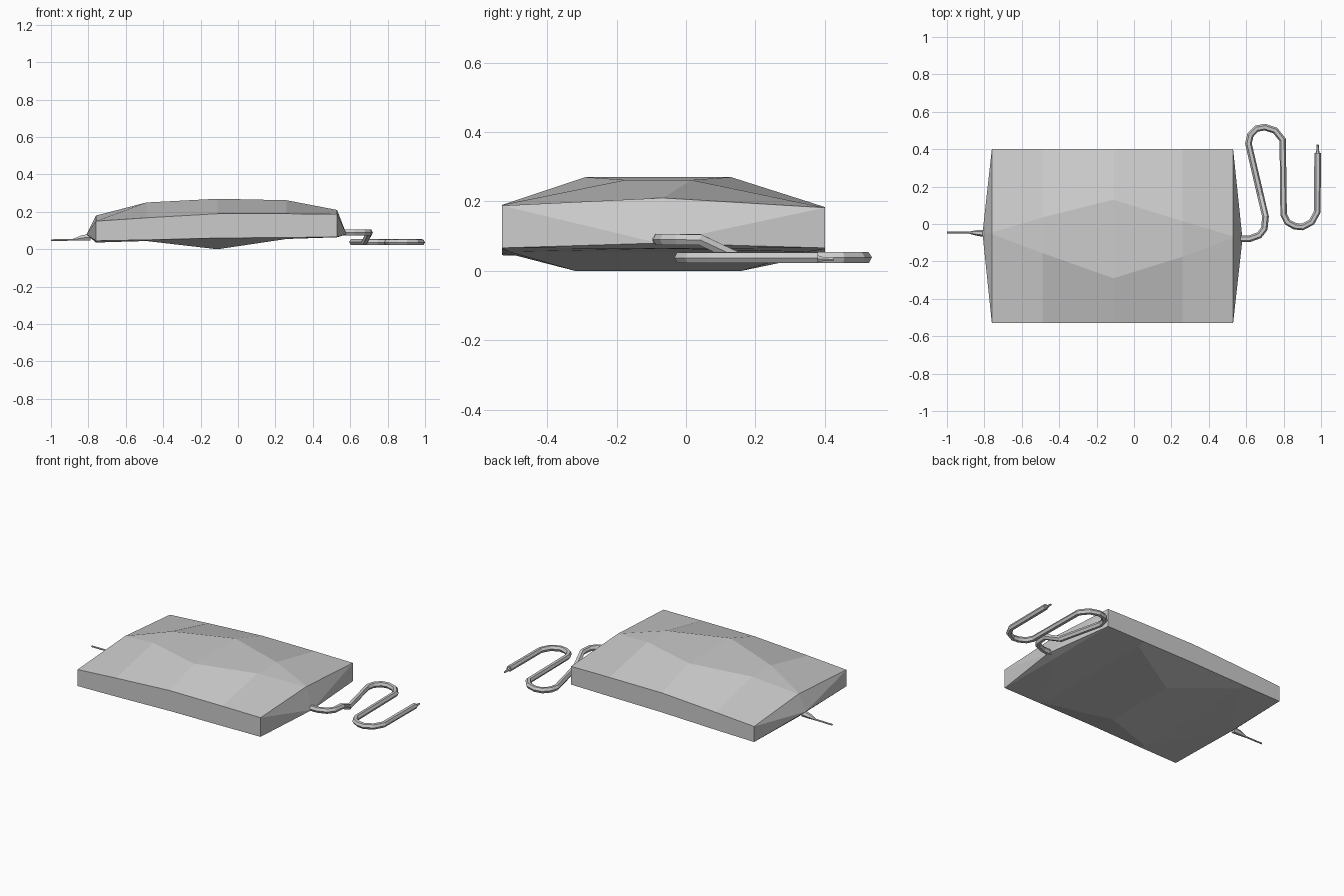
import bpy, bmesh
from mathutils import Vector

if "Cube" in bpy.data.objects:
    bpy.data.objects.remove(bpy.data.objects["Cube"])

FRONT, BACK = -0.53, 0.40

# x, side top z, side bottom z, ridge z, ridge centre y, ridge half width, belly z, belly half width
STATIONS = [
    (-0.76, 0.150, 0.045, 0.180, -0.05, 0.004, 0.036, 0.004),
    (-0.49, 0.168, 0.050, 0.250, -0.06, 0.095, 0.044, 0.430),
    (-0.11, 0.190, 0.060, 0.270, -0.08, 0.210, 0.000, 0.240),
    (0.26, 0.190, 0.063, 0.262, -0.08, 0.095, 0.055, 0.430),
    (0.53, 0.188, 0.066, 0.210, -0.07, 0.004, 0.064, 0.004),
]


def make_bag():
    bm = bmesh.new()
    rings = []
    for x, zt, zb, rz, cy, hw, bz, bw in STATIONS:
        pts = [(FRONT, zb), (FRONT, zt), (cy - hw, rz), (cy + hw, rz),
               (BACK, zt - 0.006), (BACK, zb), (cy + bw, bz), (cy - bw, bz)]
        rings.append([bm.verts.new((x, y, z)) for y, z in pts])
    for a, b in zip(rings, rings[1:]):
        for i in range(8):
            j = (i + 1) % 8
            bm.faces.new((a[i], a[j], b[j], b[i]))
    # pinched ends
    for ring, tip in ((rings[0], (-0.81, -0.05, 0.08)), (rings[-1], (0.58, -0.08, 0.08))):
        v = bm.verts.new(tip)
        for i in range(8):
            bm.faces.new((ring[i], ring[(i + 1) % 8], v))
    bmesh.ops.recalc_face_normals(bm, faces=bm.faces)
    me = bpy.data.meshes.new("fluid_bag")
    bm.to_mesh(me)
    bm.free()
    ob = bpy.data.objects.new("fluid_bag", me)
    bpy.context.collection.objects.link(ob)


def tube(name, points, radius):
    """Six-sided tube; each point is x, y, z and an optional radius factor."""
    cu = bpy.data.curves.new(name, 'CURVE')
    cu.dimensions = '3D'
    cu.bevel_depth = radius
    cu.bevel_resolution = 1
    cu.use_fill_caps = True
    sp = cu.splines.new('POLY')
    sp.points.add(len(points) - 1)
    for p, co in zip(sp.points, points):
        p.co = (*co[:3], 1)
        p.radius = co[3] if len(co) > 3 else 1
    sp.use_smooth = False
    ob = bpy.data.objects.new(name, cu)
    bpy.context.collection.objects.link(ob)


make_bag()

# winding hose: leaves the bag high, drops, then snakes along the ground
HI, LO = 0.090, 0.038
hose = [(0.56, -0.08, HI), (0.62, -0.078, HI), (0.67, -0.06, HI), (0.697, -0.025, HI),
        (0.703, 0.04, HI), (0.677, 0.15, LO), (0.612, 0.43, LO), (0.622, 0.475, LO),
        (0.655, 0.51, LO), (0.70, 0.518, LO), (0.755, 0.50, LO), (0.795, 0.45, LO),
        (0.80, 0.05, LO), (0.82, 0.01, LO), (0.86, -0.012, LO), (0.90, -0.016, LO),
        (0.95, 0.01, LO), (0.98, 0.065, LO), (0.982, 0.38, LO)]
tube("hose", hose, 0.018)

# small stub on the hose end
tube("hose_tip", [(0.982, 0.37, 0.035, 2), (0.982, 0.395, 0.034, 1), (0.982, 0.425, 0.033, 0.8)], 0.007)

# tapered port with needle on the other end
tube("port_needle", [(-0.79, -0.05, 0.065, 4), (-0.835, -0.048, 0.06, 3.2),
                     (-0.885, -0.046, 0.05, 1), (-1.0, -0.045, 0.049, 1)], 0.005)
